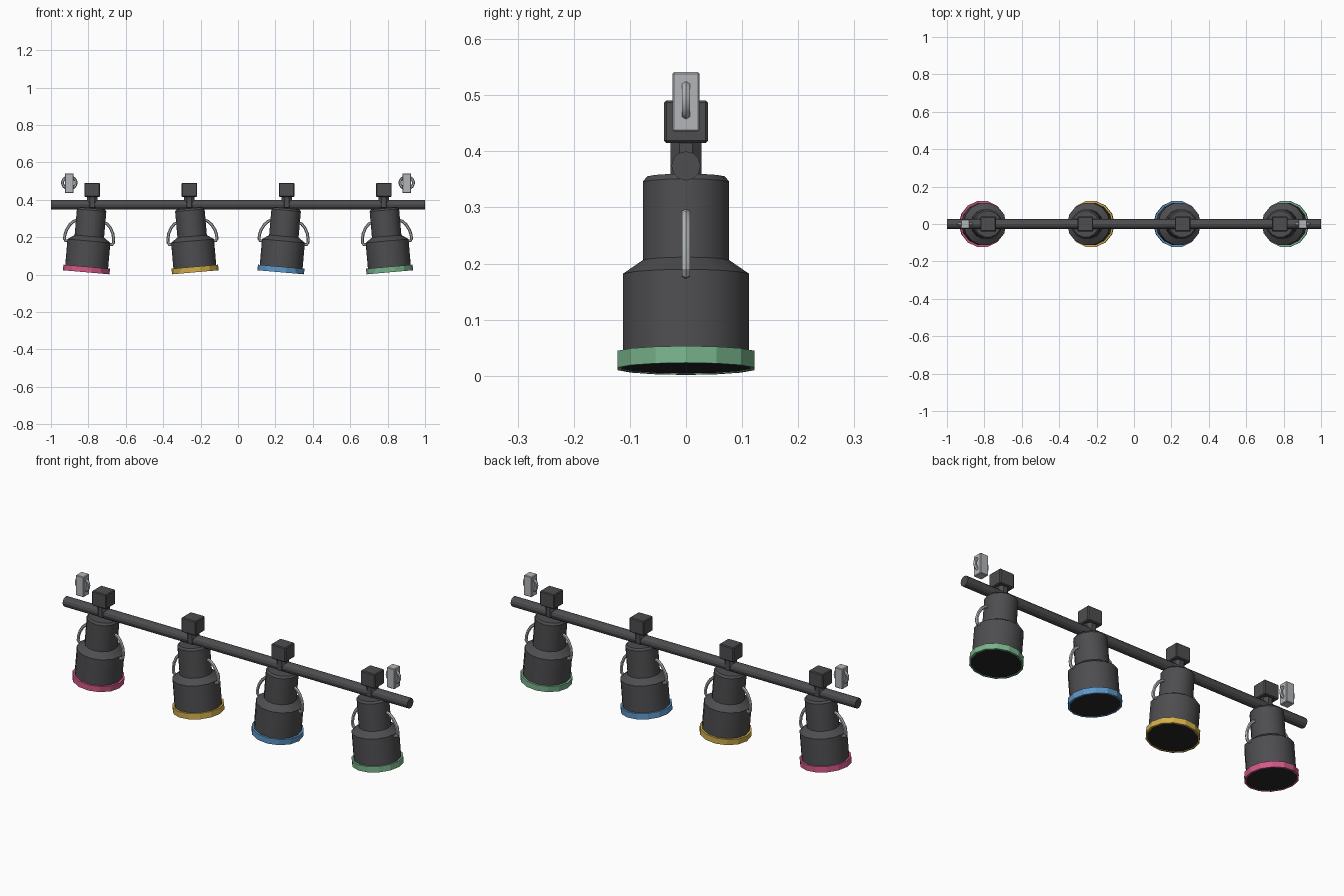
import bpy, bmesh, math
from mathutils import Matrix, Vector

if "Cube" in bpy.data.objects:
    bpy.data.objects.remove(bpy.data.objects["Cube"])

PIVOT_Z = 0.374
TILT = math.radians(5)


def material(name, rgb):
    m = bpy.data.materials.new(name)
    m.diffuse_color = (*rgb, 1)
    m.use_nodes = True
    m.node_tree.nodes["Principled BSDF"].inputs["Base Color"].default_value = m.diffuse_color
    return m


DARK = material("dark_metal", (0.075, 0.075, 0.08))
BLACK = material("black_glass", (0.02, 0.02, 0.022))
STEEL = material("steel", (0.45, 0.46, 0.48))


def finish(name, bm, mat, matrix=Matrix(), smooth=False):
    bmesh.ops.recalc_face_normals(bm, faces=bm.faces)
    me = bpy.data.meshes.new(name)
    bm.to_mesh(me)
    bm.free()
    me.materials.append(mat)
    ob = bpy.data.objects.new(name, me)
    bpy.context.collection.objects.link(ob)
    ob.matrix_world = matrix
    if smooth:
        bpy.ops.object.select_all(action='DESELECT')
        ob.select_set(True)
        bpy.context.view_layer.objects.active = ob
        bpy.ops.object.shade_smooth_by_angle(angle=math.radians(28))
    return ob


def lathe(name, profile, sides, mat, matrix=Matrix(), closed=False, smooth=False):
    """Turn (radius, z) points round z; open profiles get end caps."""
    bm = bmesh.new()
    rings = [[bm.verts.new((r * math.cos(2 * math.pi * i / sides),
                            r * math.sin(2 * math.pi * i / sides), z))
              for i in range(sides)] for r, z in profile]
    pairs = list(zip(rings, rings[1:]))
    if closed:
        pairs.append((rings[-1], rings[0]))
    else:
        bm.faces.new(rings[0])
        bm.faces.new(rings[-1])
    for a, b in pairs:
        for i in range(sides):
            j = (i + 1) % sides
            bm.faces.new((a[i], a[j], b[j], b[i]))
    return finish(name, bm, mat, matrix, smooth)


def box(name, center, size, bevel, mat):
    bm = bmesh.new()
    bmesh.ops.create_cube(bm, size=1)
    bmesh.ops.scale(bm, vec=size, verts=bm.verts)
    bmesh.ops.bevel(bm, geom=bm.edges[:], offset=bevel, segments=1, affect='EDGES')
    return finish(name, bm, mat, Matrix.Translation(center))


def tube(name, path, radius, mat, matrix=Matrix(), sides=6):
    """Sweep a small polygon along (x, z) points in the y = 0 plane."""
    bm = bmesh.new()
    pts = [Vector((x, 0, z)) for x, z in path]
    rings = []
    for i, p in enumerate(pts):
        t = (pts[min(i + 1, len(pts) - 1)] - pts[max(i - 1, 0)]).normalized()
        n = t.cross(Vector((0, 1, 0)))
        rings.append([bm.verts.new(p + radius * (math.cos(a) * n + math.sin(a) * Vector((0, 1, 0))))
                      for a in (2 * math.pi * k / sides for k in range(sides))])
    for a, b in zip(rings, rings[1:]):
        for i in range(sides):
            j = (i + 1) % sides
            bm.faces.new((a[i], a[j], b[j], b[i]))
    bm.faces.new(rings[0])
    bm.faces.new(rings[-1])
    return finish(name, bm, mat, matrix, True)


# Long rail
lathe("rail", [(0.026, -1), (0.026, 1)], 12, DARK,
      Matrix.Translation((0, 0, PIVOT_Z)) @ Matrix.Rotation(math.pi / 2, 4, 'Y'), smooth=False)

# Profiles measured from the pivot
can = [(0.11, -0.34), (0.115, -0.335), (0.115, -0.195), (0.079, -0.17),
       (0.079, -0.03), (0.071, -0.02)]
rim = [(0.125, -0.363), (0.125, -0.333), (0.112, -0.333), (0.117, -0.363)]
handle = [(0.07, -0.09), (0.088, -0.095), (0.108, -0.115), (0.124, -0.145),
          (0.131, -0.175), (0.131, -0.195), (0.125, -0.204), (0.108, -0.204)]

lamps = [(-0.78, 1, "pink", (0.66, 0.10, 0.25)), (-0.26, -1, "yellow", (0.65, 0.43, 0.07)),
         (0.26, 1, "blue", (0.11, 0.31, 0.58)), (0.78, -1, "green", (0.19, 0.45, 0.26))]

for x, side, color, rgb in lamps:
    # Tilted lamp: can, coloured rim, lens and two handles
    pose = Matrix.Translation((x, 0, PIVOT_Z)) @ Matrix.Rotation(side * TILT, 4, 'Y')
    lathe(color + "_lamp_can", can, 14, DARK, pose, smooth=True)
    lathe(color + "_lamp_rim", rim, 14, material(color, rgb), pose, closed=True)
    lathe(color + "_lamp_lens", [(0.1175, -0.361), (0.113, -0.336)], 14, BLACK, pose)
    for s in (-1, 1):
        tube(color + "_lamp_handle", [(s * r, z) for r, z in handle], 0.008, STEEL, pose)
    # Upright stem and clamp block
    lathe(color + "_stem", [(0.03, 0.36), (0.03, 0.42)], 8, DARK,
          Matrix.Translation((x, 0, 0)) @ Matrix.Rotation(math.pi / 8, 4, 'Z'))
    box(color + "_clamp", (x, 0, 0.453), (0.084, 0.078, 0.076), 0.004, DARK)

# Steel end blocks, each with a curved handle on both sides
for sx in (-1, 1):
    box("end_block", (sx * 0.902, 0, 0.488), (0.046, 0.048, 0.106), 0.003, STEEL)
    for s in (-1, 1):
        arc = [(sx * 0.902 + s * (0.012 + 0.024 * math.cos(a)), 0.491 + 0.028 * math.sin(a))
               for a in (math.radians(-90 + 22.5 * k) for k in range(9))]
        tube("end_block_handle", arc, 0.008, STEEL)
